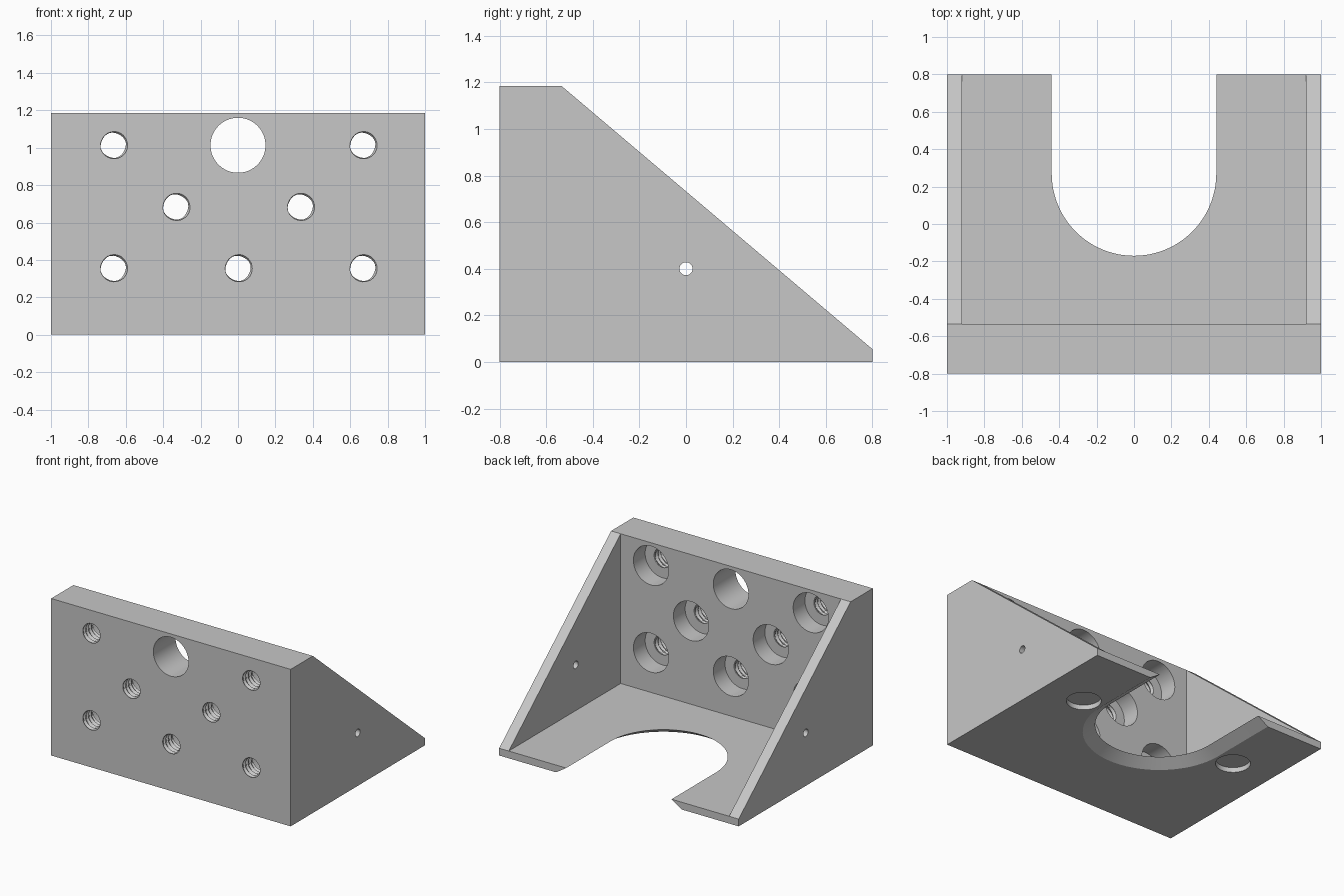
import bpy, bmesh
from math import sin, cos, pi, tau
from mathutils import Vector

cube = bpy.data.objects.get("Cube")
if cube:
    bpy.data.objects.remove(cube, do_unlink=True)

grey = bpy.data.materials.new("plain grey")
grey.use_nodes = True
grey.diffuse_color = (0.57, 0.57, 0.57, 1)
grey.node_tree.nodes["Principled BSDF"].inputs["Base Color"].default_value = grey.diffuse_color


def loft(name, rings):
    """Closed solid through a list of equal-length point rings."""
    bm = bmesh.new()
    loops = [[bm.verts.new(p) for p in ring] for ring in rings]
    n = len(loops[0])
    for a, b in zip(loops, loops[1:]):
        for i in range(n):
            j = (i + 1) % n
            bm.faces.new((a[i], a[j], b[j], b[i]))
    bm.faces.new(loops[0])
    bm.faces.new(loops[-1])
    bmesh.ops.recalc_face_normals(bm, faces=bm.faces)
    mesh = bpy.data.meshes.new(name)
    bm.to_mesh(mesh)
    bm.free()
    mesh.materials.append(grey)
    obj = bpy.data.objects.new(name, mesh)
    bpy.context.collection.objects.link(obj)
    return obj


def cylinder(name, axis, centre, radius, start, end, segments=48):
    """Round cutter along axis 0, 1 or 2; centre gives the other two coordinates."""
    def point(t, along):
        p = [centre[0] + radius * cos(t), centre[1] + radius * sin(t)]
        p.insert(axis, along)
        return Vector(p)
    angles = [tau * i / segments for i in range(segments)]
    return loft(name, [[point(t, a) for t in angles] for a in (start, end)])


def thread(name, x, z, start, end, minor=0.065, major=0.08, pitch=0.0333):
    """Helical screw-thread cutter along y."""
    rings, y = [], start
    while y < end:
        ring = []
        for i in range(32):
            turn = i / 32
            wave = abs(2 * ((y / pitch + turn) % 1) - 1)
            r = minor + (major - minor) * wave
            ring.append((x + r * cos(tau * turn), y, z + r * sin(tau * turn)))
        rings.append(ring)
        y += pitch / 4
    return loft(name, rings)


def cut(body, cutter):
    mod = body.modifiers.new("cut", "BOOLEAN")
    mod.operation, mod.solver, mod.object = "DIFFERENCE", "EXACT", cutter
    bpy.context.view_layer.objects.active = body
    bpy.ops.object.modifier_apply(modifier=mod.name)
    bpy.data.objects.remove(cutter, do_unlink=True)


# Bracket body: side profile extruded across the width
FLOOR, PLATE_BACK, TOP = 0.055, -0.535, 1.185
profile = [(-0.8, 0), (0.8, 0), (0.8, FLOOR), (PLATE_BACK, TOP), (-0.8, TOP)]
body = loft("angle_bracket", [[(x, y, z) for y, z in profile] for x in (-1, 1)])

# Hollow between the two gusset walls
hollow = [(PLATE_BACK, FLOOR), (1, FLOOR), (1, 2), (PLATE_BACK, 2)]
cut(body, loft("hollow", [[(x, y, z) for y, z in hollow] for x in (-0.92, 0.92)]))


# U-shaped floor slot, flaring towards the underside
def slot_ring(z):
    r = 0.44 + 0.085 * (FLOOR - z) / FLOOR
    arc = [(r * cos(t), 0.27 + r * sin(t), z)
           for t in (pi + pi * i / 48 for i in range(49))]
    return [(-r, 1, z)] + arc + [(r, 1, z)]


cut(body, loft("slot", [slot_ring(-0.02), slot_ring(0.09)]))

# Large plain hole through the front plate
cut(body, cylinder("large_hole", 1, (0, 1.013), 0.147, -1, -0.4, 64))

# Threaded screw holes, counterbored from behind
for x, z in [(-0.667, 1.013), (0.667, 1.013), (-0.333, 0.683), (0.333, 0.683),
             (-0.667, 0.355), (0, 0.355), (0.667, 0.355)]:
    cut(body, cylinder("counterbore", 1, (x, z), 0.147, -0.675, -0.45))
    cut(body, thread("thread", x, z, -0.83, -0.64))

# Small cross holes in the walls and shallow round pockets underneath
for side in (-1, 1):
    cut(body, cylinder("cross_hole", 0, (0, 0.4), 0.028, side * 0.85, side * 1.1, 24))
    cut(body, cylinder("pocket", 2, (side * 0.667, 0.26), 0.12, -0.05, 0.037))

# Smooth round walls, crisp edges
bpy.ops.object.select_all(action="DESELECT")
body.select_set(True)
bpy.context.view_layer.objects.active = body
bpy.ops.object.shade_smooth_by_angle(angle=pi / 7)
